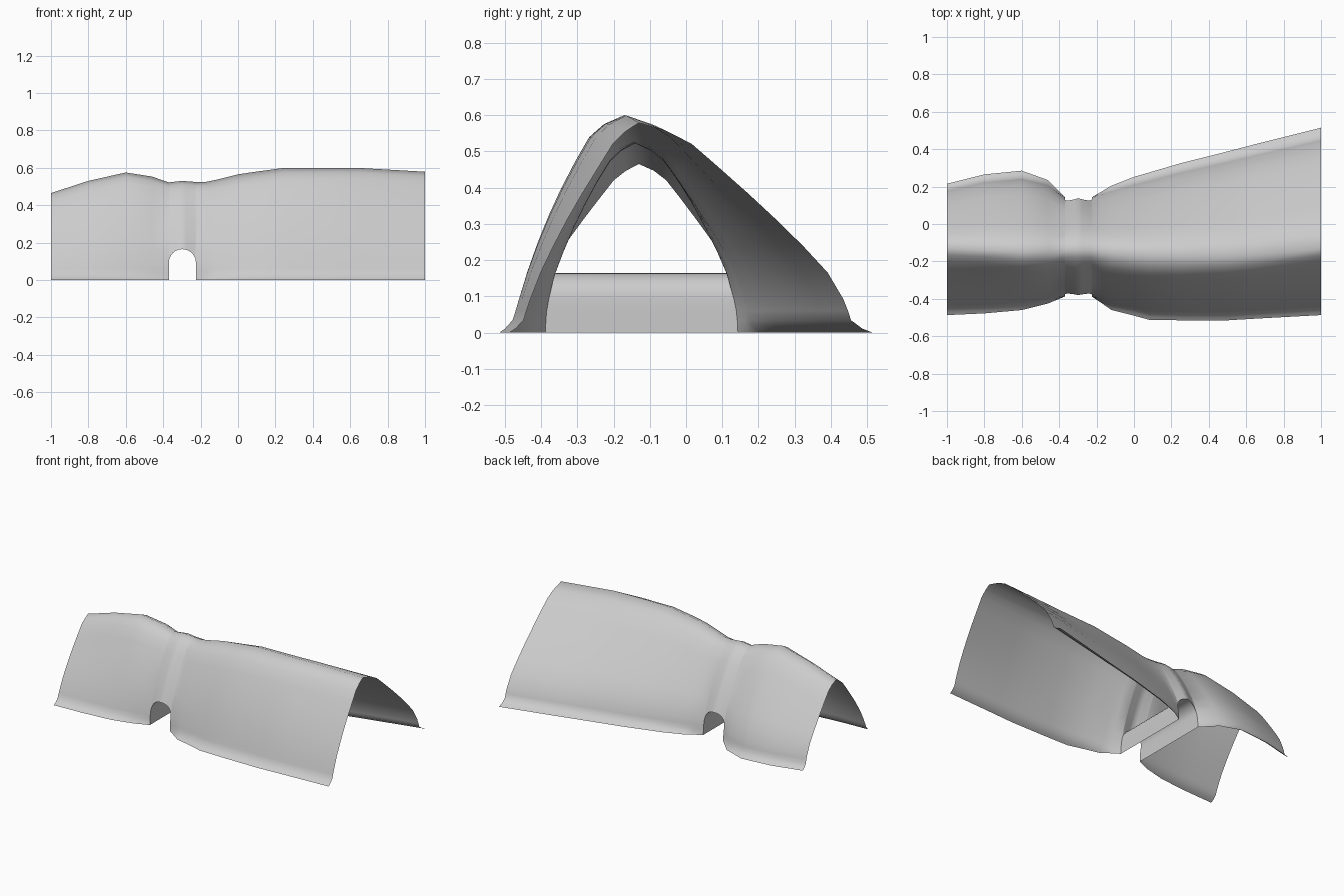
import bpy, bmesh, math

if "Cube" in bpy.data.objects:
    bpy.data.objects.remove(bpy.data.objects["Cube"])

# Stations along x: x, front foot y, back foot y, ridge y, ridge height, foot flare
ROWS = [(-1, -.487, .215, -.13, .465, 1), (-.8, -.478, .265, -.14, .53, 1),
        (-.6, -.46, .285, -.15, .575, 1), (-.46, -.425, .235, -.145, .553, .7),
        (-.37, -.388, .143, -.14, .522, 0), (-.2975, -.41, .172, -.14, .53, 0),
        (-.225, -.388, .143, -.14, .524, 0), (-.17, -.425, .175, -.145, .525, .4),
        (-.12, -.46, .205, -.15, .535, .8), (0, -.49, .252, -.16, .565, 1),
        (.08, -.512, .275, -.165, .577, 1), (.25, -.515, .325, -.17, .6, 1),
        (.5, -.515, .388, -.17, .6, 1), (.65, -.506, .427, -.165, .599, 1),
        (1, -.487, .515, -.13, .579, 1)]
# Half profiles from foot to ridge: height fraction, and width fractions
Z = [0, .02, .06, .14, .30, .45, .60, .75, .9, .96, 1]
BACK = [1, .953, .906, .885, .80, .67, .53, .38, .225, .12, 0]
FRONT = [1, .95, .89, .85, .765, .67, .56, .43, .28, .16, 0]
FRONT_END = [1, .95, .89, .85, .75, .63, .50, .35, .2, .1, 0]
NECK = [1, .998, .995, .98, .90, .78, .64, .48, .29, .16, 0]

# Tunnel arch
TX0, TX1 = -.37, -.225
CX, R, TOP = (TX0 + TX1) / 2, (TX1 - TX0) / 2, .165
SPRING = TOP - R
FEET = [0, .011, .034, .06]


def lerp(xs, ys, x):
    for i in range(len(xs) - 1):
        if x <= xs[i + 1]:
            t = (x - xs[i]) / (xs[i + 1] - xs[i])
            return ys[i] + t * (ys[i + 1] - ys[i])
    return ys[-1]


def params(x):
    return [lerp([r[0] for r in ROWS], [r[k] for r in ROWS], x) for k in range(1, 6)]


def edge_y(x, z, front):
    f, b, ry, h, flare = params(x)
    e = lerp([-1, -.8, -.46, .4, 1], [1, 1, 0, 0, 1], x)
    wide = [a + e * (c - a) for a, c in zip(FRONT, FRONT_END)] if front else BACK
    us = [n + flare * (w - n) for w, n in zip(wide, NECK)]
    return ry + lerp(Z, us, z / h) * ((f if front else b) - ry)


def section(x, base=None):
    """Cross-section from front foot over the ridge to back foot."""
    h = params(x)[3]
    low = SPRING if base is None else base
    steps = [0, .15, .3, .45, .6, .75, .88, .95, 1]
    zs = (FEET if base is None else []) + [low + t * (h - low) for t in steps]
    return ([(x, edge_y(x, z, True), z) for z in zs]
            + [(x, edge_y(x, z, False), z) for z in reversed(zs[:-1])])


def loft(bm, rows):
    vs = [[bm.verts.new(p) for p in r] for r in rows]
    for a, b in zip(vs, vs[1:]):
        for i in range(len(a) - 1):
            bm.faces.new((a[i], b[i], b[i + 1], a[i + 1]))


def finish(bm, name, angle):
    bmesh.ops.remove_doubles(bm, verts=bm.verts, dist=1e-5)
    me = bpy.data.meshes.new(name)
    bm.to_mesh(me)
    bm.free()
    ob = bpy.data.objects.new(name, me)
    bpy.context.collection.objects.link(ob)
    bpy.ops.object.select_all(action='DESELECT')
    ob.select_set(True)
    bpy.context.view_layer.objects.active = ob
    bpy.ops.object.shade_smooth_by_angle(angle=math.radians(angle))


arch = [(CX - R * math.cos(a), SPRING + R * math.sin(a))
        for a in (math.pi * i / 12 for i in range(13))]

# Ridge shell: both sides of the tunnel plus the strip above the arch
bm = bmesh.new()
loft(bm, [section(r[0]) for r in ROWS if r[0] <= TX0])
loft(bm, [section(x, z) for x, z in arch])
loft(bm, [section(r[0]) for r in ROWS if r[0] >= TX1])
finish(bm, "ridge_shell", 60)

# Tunnel lining running front to back
path = [(TX0, z) for z in FEET] + arch + [(TX1, z) for z in reversed(FEET)]
bm = bmesh.new()
loft(bm, [[(x, edge_y(x, z, False), z), (x, edge_y(x, z, True), z)] for x, z in path])
finish(bm, "tunnel_lining", 40)
